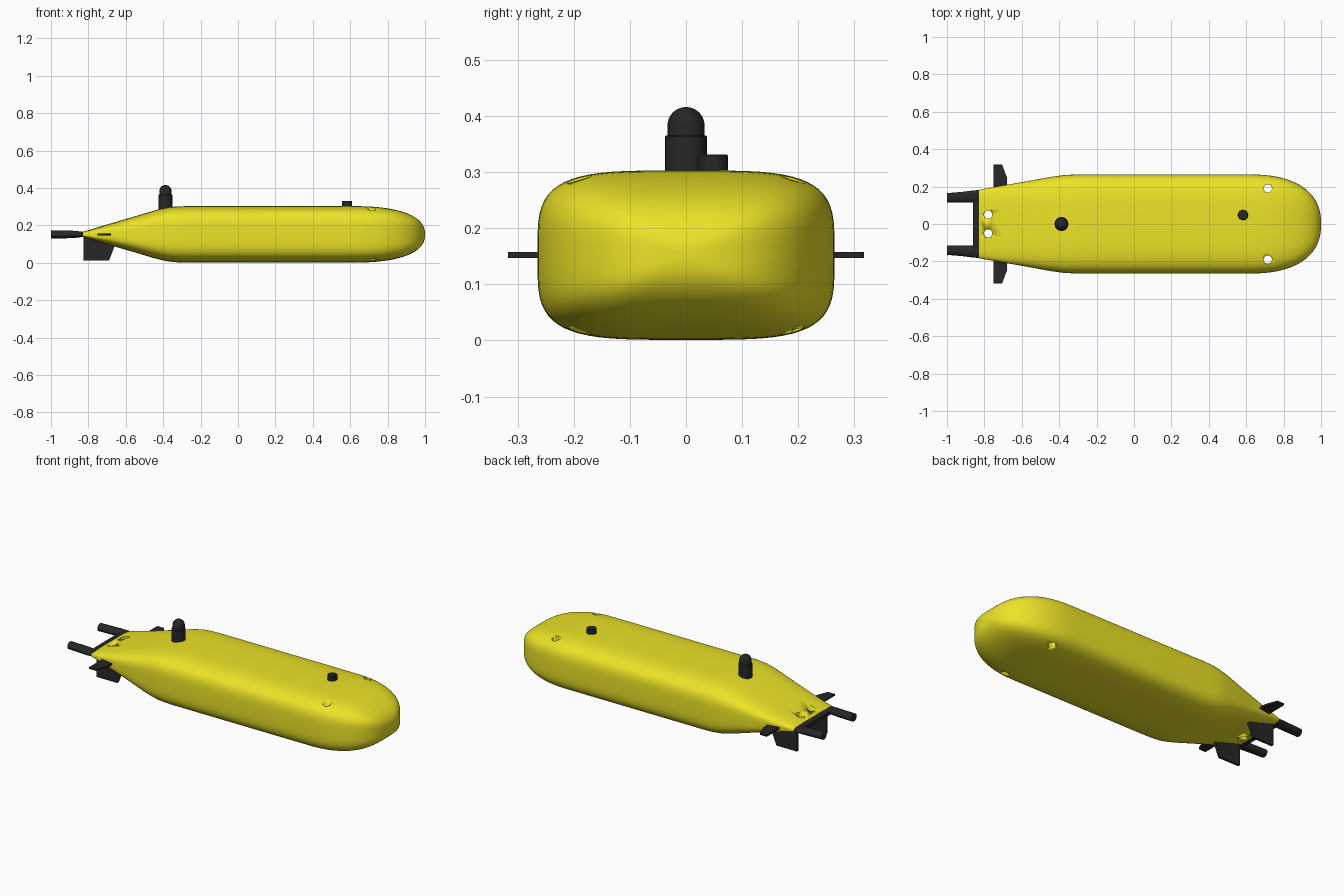
import bpy, bmesh
from math import sin, cos, pi, copysign

if "Cube" in bpy.data.objects:
    bpy.data.objects.remove(bpy.data.objects["Cube"])

ZC = 0.152


def material(name, rgb):
    m = bpy.data.materials.new(name)
    m.diffuse_color = (*rgb, 1)
    m.use_nodes = True
    m.node_tree.nodes["Principled BSDF"].inputs["Base Color"].default_value = m.diffuse_color
    return m


YELLOW = material("yellow_paint", (0.84, 0.77, 0.02))
BLACK = material("black_plastic", (0.02, 0.02, 0.02))


def finish(name, bm, mat, angle=0.6):
    bmesh.ops.recalc_face_normals(bm, faces=bm.faces)
    me = bpy.data.meshes.new(name)
    bm.to_mesh(me)
    bm.free()
    ob = bpy.data.objects.new(name, me)
    bpy.context.collection.objects.link(ob)
    me.materials.append(mat)
    bpy.ops.object.select_all(action='DESELECT')
    ob.select_set(True)
    bpy.context.view_layer.objects.active = ob
    bpy.ops.object.shade_smooth_by_angle(angle=angle)
    return ob


def loft(name, rings, mat):
    """Skin closed rings of points, capping both ends."""
    bm = bmesh.new()
    vs = [[bm.verts.new(p) for p in ring] for ring in rings]
    n = len(vs[0])
    for a, b in zip(vs, vs[1:]):
        for i in range(n):
            j = (i + 1) % n
            bm.faces.new((a[i], a[j], b[j], b[i]))
    bm.faces.new(vs[0])
    bm.faces.new(vs[-1])
    return finish(name, bm, mat)


def section(x, w, h, yc=0, n=4, count=64):
    """Superellipse ring across the x axis."""
    def se(v):
        return copysign(abs(v) ** (2 / n), v)
    return [(x, yc + w * se(cos(a)), ZC + h * se(sin(a)))
            for a in (2 * pi * (i + 0.5) / count for i in range(count))]


def turned(name, x, y, profile, mat, count=40):
    """Vertical turned part from (radius, z) points."""
    return loft(name, [[(x + r * cos(2 * pi * i / count), y + r * sin(2 * pi * i / count), z)
                        for i in range(count)] for r, z in profile], mat)


def plate(name, outline, thickness, to_xyz):
    """Flat fin from a 2D outline."""
    return loft(name, [[to_xyz(u, v, s * thickness / 2) for u, v in outline]
                       for s in (-1, 1)], BLACK)


# hull: wedge tail, straight body, rounded nose
stations = [(-0.83, 0.183, 0.014), (-0.70, 0.206, 0.053), (-0.56, 0.231, 0.094),
            (-0.45, 0.251, 0.127), (-0.41, 0.257, 0.137), (-0.37, 0.262, 0.145),
            (-0.33, 0.264, 0.149), (-0.28, 0.265, 0.151), (0.1, 0.265, 0.151)]
for k in range(25):
    t = sin(pi / 2 * k / 24.3)
    f = (1 - t ** 2.4) ** (1 / 2.4)
    stations.append((0.61 + 0.39 * t, 0.265 * f, 0.151 * f))
hull = loft("hull", [section(*s) for s in stations], YELLOW)

# vertical thruster tunnels through the hull
for x, y in ((0.715, 0.19), (-0.78, 0.05)):
    for s in (-1, 1):
        cutter = turned("tunnel_cutter", x, s * y, [(0.022, -0.1), (0.022, 0.4)], YELLOW, 32)
        cutter.hide_render = True
        mod = hull.modifiers.new("tunnel", 'BOOLEAN')
        mod.operation = 'DIFFERENCE'
        mod.solver = 'EXACT'
        mod.object = cutter
        bpy.context.view_layer.objects.active = hull
        bpy.ops.object.modifier_apply(modifier=mod.name)
        bpy.data.objects.remove(cutter)

# tail bar
loft("tail_bar", [section(-0.862, 0.178, 0.011), section(-0.825, 0.183, 0.0135)], BLACK)

# mirrored tail parts
for side, s in (("left", 1), ("right", -1)):
    loft("thruster_" + side,
         [section(x, w, h, s * yc, 2, 32) for x, yc, w, h in
          ((-0.83, 0.148, 0.034, 0.014), (-0.87, 0.146, 0.032, 0.019),
           (-0.92, 0.143, 0.029, 0.021), (-1.0, 0.140, 0.025, 0.022))], BLACK)
    plate("side_fin_" + side,
          [(-0.75, 0.15), (-0.675, 0.15), (-0.68, 0.25), (-0.705, 0.3175), (-0.75, 0.3175)],
          0.011, lambda u, v, w: (u, s * v, ZC + w))
    plate("rudder_" + side,
          [(-0.825, 0.15), (-0.825, 0.012), (-0.69, 0.012), (-0.655, 0.10), (-0.66, 0.15)],
          0.014, lambda u, v, w: (u, s * 0.135 + w, v))

# antenna mast with domed top
dome = [(0.033 * cos(a), 0.383 + 0.033 * sin(a)) for a in (pi / 2 * i / 10.2 for i in range(11))]
turned("mast_base", -0.388, 0, [(0.037, 0.27), (0.037, 0.363), (0.035, 0.365)], BLACK)
turned("mast_dome", -0.388, 0, [(0.033, 0.36)] + dome, BLACK)

# small sensor puck near the nose
turned("sensor_puck", 0.583, 0.048, [(0.027, 0.28), (0.027, 0.329), (0.025, 0.331)], BLACK)
